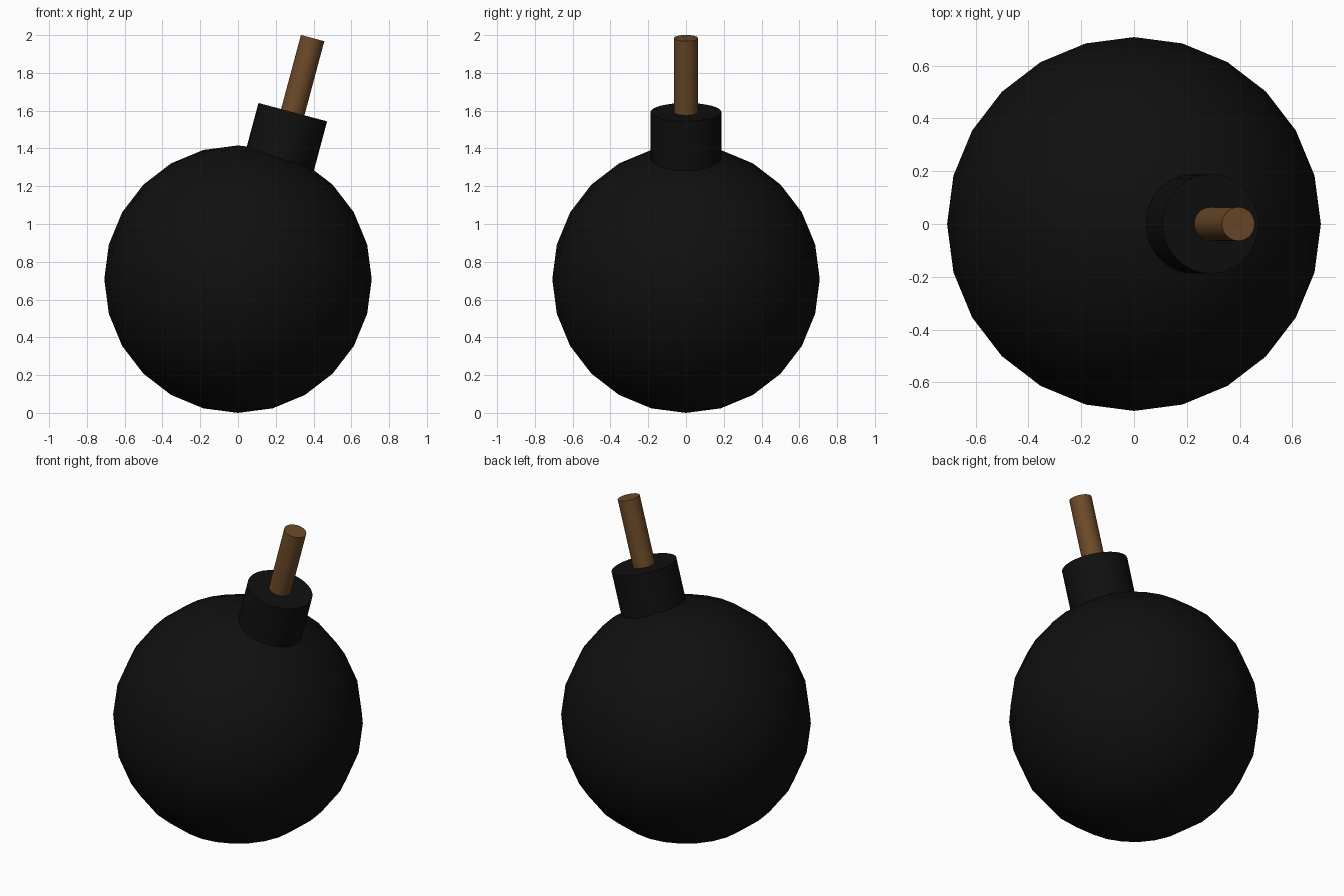
import bpy
import math
from mathutils import Vector

if "Cube" in bpy.data.objects:
    bpy.data.objects.remove(bpy.data.objects["Cube"])

TILT = math.radians(15)
AXIS = Vector((math.sin(TILT), 0, math.cos(TILT)))
NECK_TOP = Vector((0.29, 0, 1.592))  # centre of the neck's top face


def material(name, color):
    mat = bpy.data.materials.new(name)
    mat.diffuse_color = (*color, 1)
    mat.use_nodes = True
    mat.node_tree.nodes["Principled BSDF"].inputs["Base Color"].default_value = mat.diffuse_color
    return mat


def finish(name, mat):
    obj = bpy.context.object
    obj.name = name
    obj.data.materials.append(mat)
    bpy.ops.object.shade_smooth_by_angle(angle=math.radians(40))


def tilted_cylinder(name, radius, start, end, mat):
    """Cylinder along the tilted axis, start/end measured from the neck top."""
    bpy.ops.mesh.primitive_cylinder_add(
        vertices=32, radius=radius, depth=end - start,
        location=NECK_TOP + AXIS * (start + end) / 2, rotation=(0, TILT, 0))
    finish(name, mat)


black = material("black_iron", (0.005, 0.005, 0.005))
brown = material("brown_cord", (0.15, 0.068, 0.022))

# Round body
bpy.ops.mesh.primitive_uv_sphere_add(
    segments=24, ring_count=12, radius=0.708, location=(0, 0, 0.708))
finish("body", black)

# Neck sunk into the body, with the fuse standing in it
tilted_cylinder("neck", 0.188, -0.37, 0, black)
tilted_cylinder("fuse", 0.064, -0.05, 0.406, brown)
